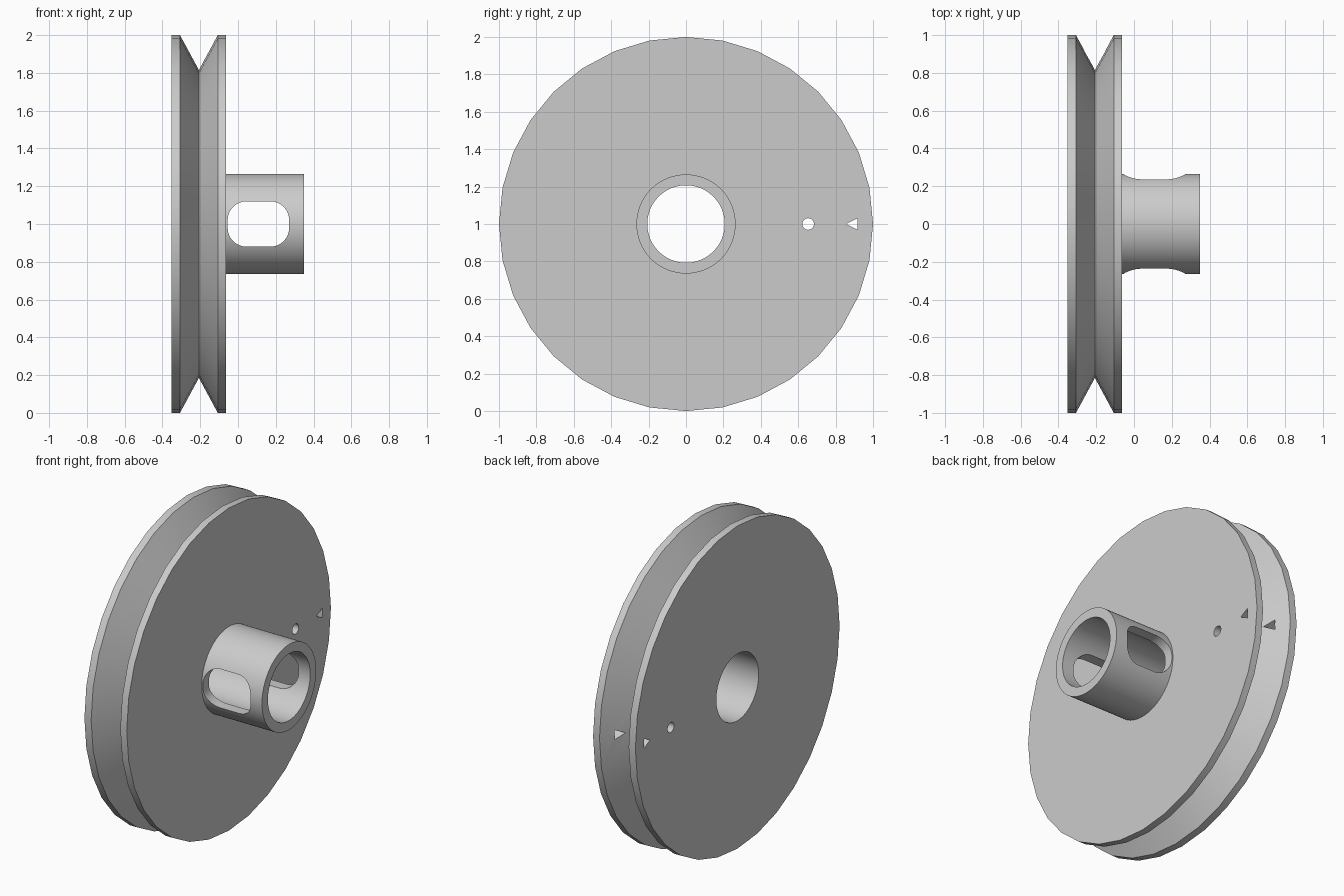
import bpy, bmesh, math
from mathutils import Matrix, Vector

if "Cube" in bpy.data.objects:
    bpy.data.objects.remove(bpy.data.objects["Cube"], do_unlink=True)

CENTRE_Z = 1.0
HUB_RADIUS, BORE_RADIUS = 0.265, 0.207
DISC_LEFT, DISC_RIGHT, HUB_END = -0.353, -0.063, 0.35

grey = bpy.data.materials.new("plain grey")
grey.use_nodes = True
colour = (0.6, 0.6, 0.6, 1)
grey.diffuse_color = colour
grey.node_tree.nodes["Principled BSDF"].inputs["Base Color"].default_value = colour


def finish(name, bm):
    bmesh.ops.recalc_face_normals(bm, faces=bm.faces)
    mesh = bpy.data.meshes.new(name)
    bm.to_mesh(mesh)
    bm.free()
    obj = bpy.data.objects.new(name, mesh)
    bpy.context.collection.objects.link(obj)
    mesh.materials.append(grey)
    return obj


def lathe(name, profile, sides):
    """Solid of revolution about the x axis from (x, radius) points."""
    bm = bmesh.new()
    rings = []
    for x, r in profile:
        angles = [math.tau * i / sides for i in range(sides)]
        rings.append([bm.verts.new((x, r * math.cos(a), CENTRE_Z + r * math.sin(a)))
                      for a in angles])
    for a, b in zip(rings, rings[1:]):
        for i in range(sides):
            j = (i + 1) % sides
            bm.faces.new((a[i], a[j], b[j], b[i]))
    bm.faces.new(rings[0])
    bm.faces.new(rings[-1])
    return finish(name, bm)


def prism(name, outline, direction):
    """Closed outline extruded along a direction."""
    bm = bmesh.new()
    face = bm.faces.new([bm.verts.new(p) for p in outline])
    out = bmesh.ops.extrude_face_region(bm, geom=[face])
    moved = [v for v in out["geom"] if isinstance(v, bmesh.types.BMVert)]
    bmesh.ops.translate(bm, verts=moved, vec=direction)
    return finish(name, bm)


def boolean(target, tool, operation):
    mod = target.modifiers.new(tool.name, "BOOLEAN")
    mod.operation, mod.solver, mod.object = operation, "EXACT", tool
    bpy.context.view_layer.objects.active = target
    bpy.ops.object.modifier_apply(modifier=mod.name)
    bpy.data.objects.remove(tool, do_unlink=True)


# Grooved disc
pulley = lathe("grooved_pulley", [
    (DISC_LEFT, 1), (-0.307, 1), (-0.207, 0.815), (-0.107, 1), (DISC_RIGHT, 1)], 32)

# Hub tube
hub = lathe("hub", [(-0.2, HUB_RADIUS), (HUB_END, HUB_RADIUS)], 96)
boolean(pulley, hub, "UNION")
bore = lathe("bore", [(-0.6, BORE_RADIUS), (0.6, BORE_RADIUS)], 96)
boolean(pulley, bore, "DIFFERENCE")

# Rounded slot through the front and back of the hub
slot_x, half_w, half_h, corner = 0.108, 0.163, 0.12, 0.1
outline = []
for quarter, (sx, sz) in enumerate([(1, 1), (-1, 1), (-1, -1), (1, -1)]):
    for i in range(9):
        a = math.pi / 2 * (quarter + i / 8)
        outline.append((slot_x + sx * (half_w - corner) + corner * math.cos(a), -0.5,
                        CENTRE_Z + sz * (half_h - corner) + corner * math.sin(a)))
boolean(pulley, prism("slot", outline, (0, 1, 0)), "DIFFERENCE")

# Pin hole and triangular alignment mark through the disc
pin = [(-0.6, 0.653 + 0.031 * math.cos(math.tau * i / 32),
        CENTRE_Z + 0.031 * math.sin(math.tau * i / 32)) for i in range(32)]
boolean(pulley, prism("pin_hole", pin, (1, 0, 0)), "DIFFERENCE")
mark = [(-0.6, 0.857, CENTRE_Z), (-0.6, 0.917, CENTRE_Z + 0.031),
        (-0.6, 0.917, CENTRE_Z - 0.031)]
boolean(pulley, prism("arrow_mark", mark, (1, 0, 0)), "DIFFERENCE")

# Smooth shading with sharp edges kept
bpy.ops.object.select_all(action="DESELECT")
pulley.select_set(True)
bpy.context.view_layer.objects.active = pulley
bpy.ops.object.shade_smooth_by_angle(angle=math.radians(30))
